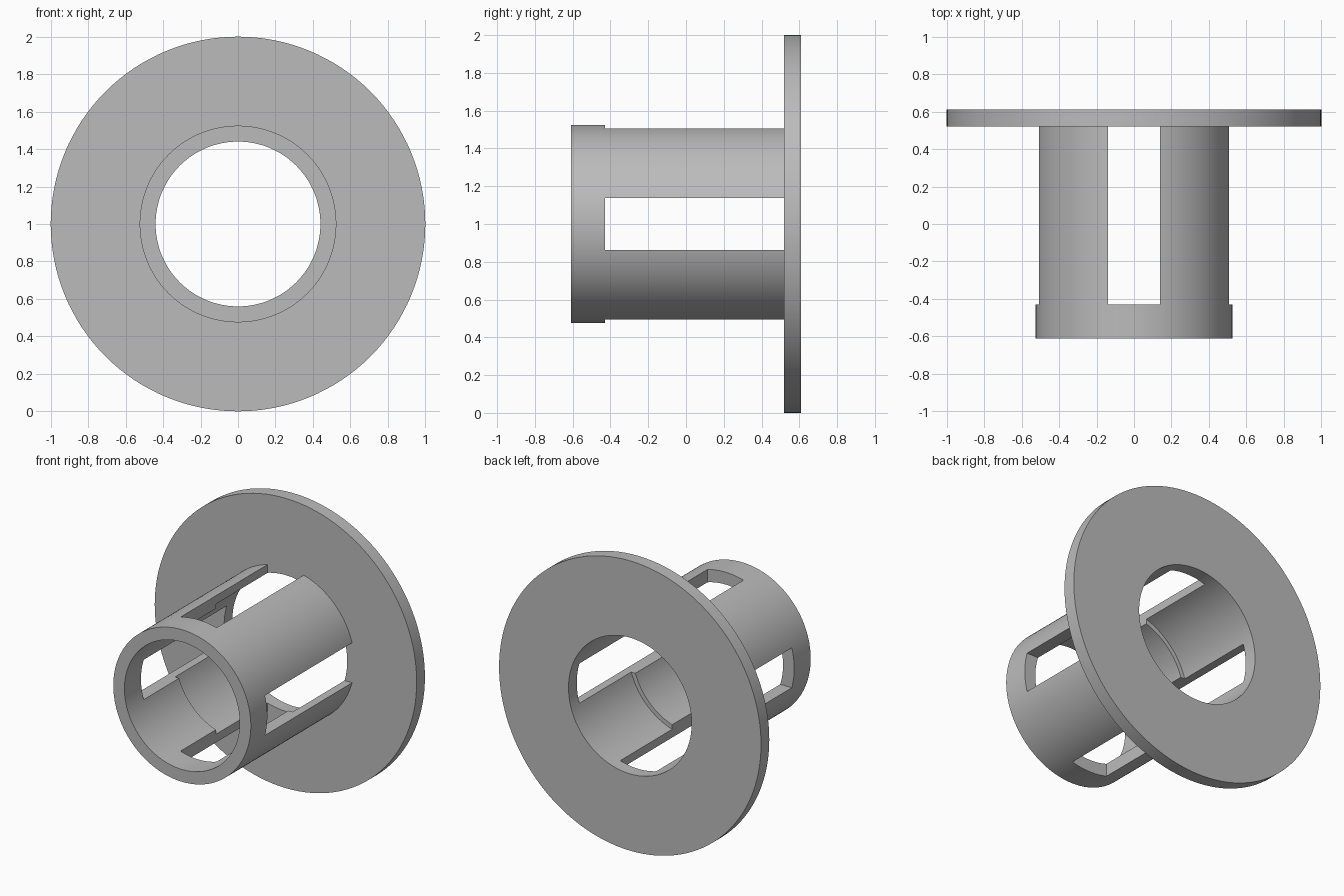
import bpy, bmesh, math
from mathutils import Matrix, Vector

cube = bpy.data.objects.get("Cube")
if cube:
    bpy.data.objects.remove(cube, do_unlink=True)

SEGMENTS = 128
AXIS_Z = 1.0
FRONT, BACK, FLANGE_FRONT = -0.61, 0.61, 0.52
SLOT_START, SLOT_WIDTH = -0.43, 0.275
STEP_Y = -0.045
OUTER, BORE, WIDE_BORE = 0.525, 0.44, 0.47

grey = bpy.data.materials.new("plain grey")
grey.use_nodes = True
colour = (0.5, 0.5, 0.5, 1)
grey.diffuse_color = colour
grey.node_tree.nodes["Principled BSDF"].inputs["Base Color"].default_value = colour


def make_object(name, bm):
    bmesh.ops.recalc_face_normals(bm, faces=bm.faces[:])
    mesh = bpy.data.meshes.new(name)
    bm.to_mesh(mesh)
    bm.free()
    mesh.materials.append(grey)
    obj = bpy.data.objects.new(name, mesh)
    bpy.context.collection.objects.link(obj)
    return obj


def revolve(name, profile):
    """Turn a closed (radius, y) profile about the horizontal axis."""
    bm = bmesh.new()
    rings = []
    for i in range(SEGMENTS):
        a = math.tau * i / SEGMENTS
        rings.append([bm.verts.new((r * math.cos(a), y, AXIS_Z + r * math.sin(a)))
                      for r, y in profile])
    n = len(profile)
    for i, ring in enumerate(rings):
        following = rings[(i + 1) % SEGMENTS]
        for j in range(n):
            k = (j + 1) % n
            bm.faces.new((ring[j], ring[k], following[k], following[j]))
    return make_object(name, bm)


def slot_cutter(name, width, height):
    end = BACK + 0.2
    bm = bmesh.new()
    centre = Vector((0, (SLOT_START + end) / 2, AXIS_Z))
    bmesh.ops.create_cube(bm, size=1, matrix=Matrix.Translation(centre)
                          @ Matrix.Diagonal((width, end - SLOT_START, height, 1)))
    obj = make_object(name, bm)
    obj.hide_render = True
    return obj


# Wide mounting flange at the back
flange = revolve("flange", [(WIDE_BORE, FLANGE_FRONT), (1, FLANGE_FRONT),
                            (1, BACK), (WIDE_BORE, BACK)])

# Barrel: front ring and four legs, with a stepped bore
barrel = revolve("slotted_barrel", [
    (BORE, FRONT), (OUTER, FRONT), (OUTER, FLANGE_FRONT),
    (WIDE_BORE, FLANGE_FRONT), (WIDE_BORE, STEP_Y), (BORE, STEP_Y)])

# Crossing slots that separate the legs
cutters = [slot_cutter("vertical_slot_cutter", SLOT_WIDTH, 2),
           slot_cutter("horizontal_slot_cutter", 2, SLOT_WIDTH)]
for cutter in cutters:
    mod = barrel.modifiers.new(cutter.name, 'BOOLEAN')
    mod.operation = 'DIFFERENCE'
    mod.solver = 'EXACT'
    mod.object = cutter

# Bake the cuts and discard the cutters
bpy.context.view_layer.update()
evaluated = barrel.evaluated_get(bpy.context.evaluated_depsgraph_get())
cut_mesh = bpy.data.meshes.new_from_object(evaluated)
barrel.modifiers.clear()
barrel.data = cut_mesh
for cutter in cutters:
    bpy.data.objects.remove(cutter, do_unlink=True)

# Smooth round walls, crisp edges
bpy.ops.object.select_all(action='DESELECT')
for obj in (flange, barrel):
    obj.select_set(True)
bpy.context.view_layer.objects.active = barrel
bpy.ops.object.shade_smooth_by_angle(angle=math.radians(30))
